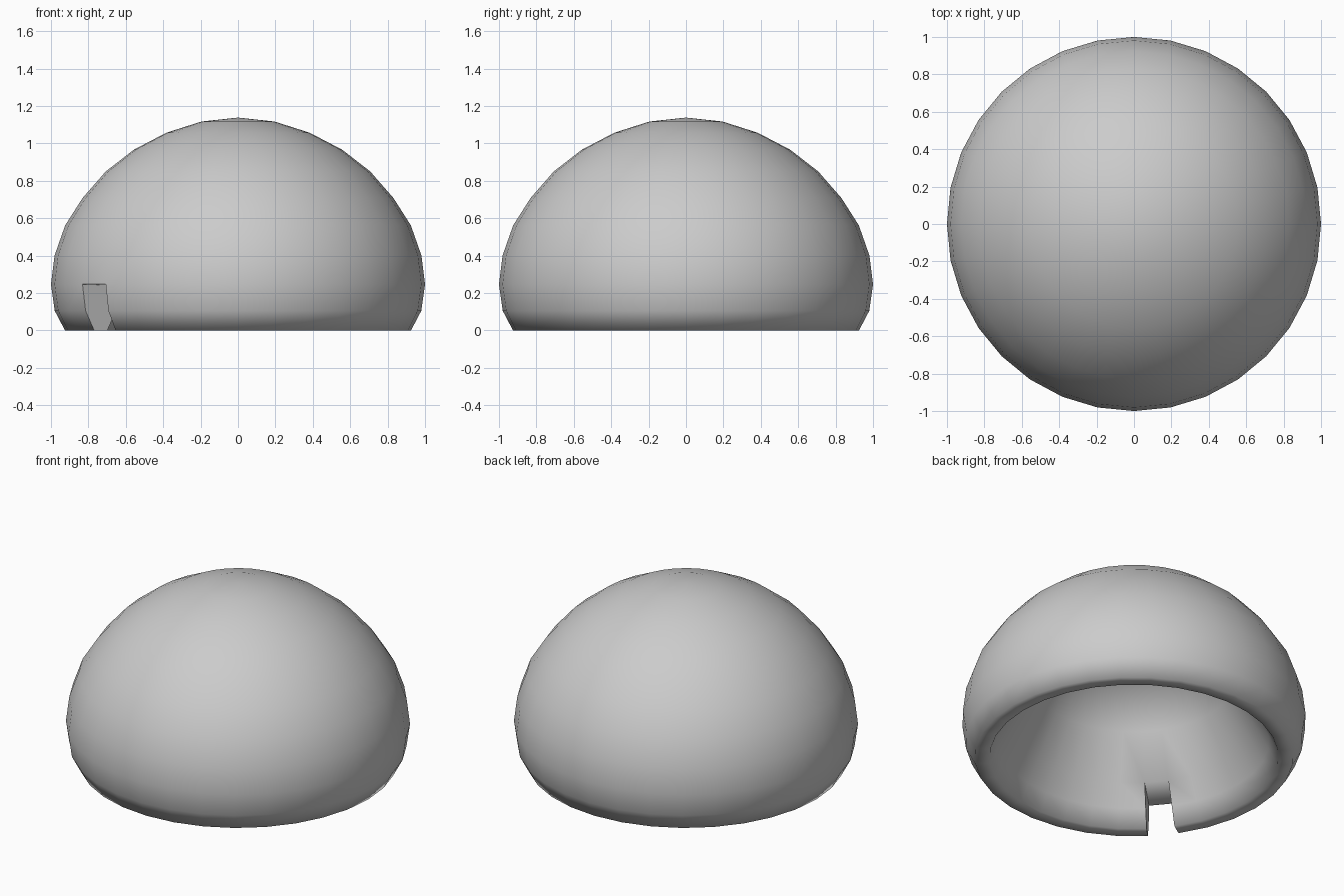
import bpy, bmesh, math

if "Cube" in bpy.data.objects:
    bpy.data.objects.remove(bpy.data.objects["Cube"])

SEG = 32
DOOR = 19            # column of faces left open as the doorway
DOOR_TOP = 2         # profile point at the lintel

# Half profiles (radius, height), bottom to top, ending at the apex
outer = [(0.925, 0), (0.98, 0.105), (1.0, 0.247), (0.981, 0.40), (0.924, 0.562),
         (0.831, 0.708), (0.707, 0.85), (0.556, 0.967), (0.383, 1.057),
         (0.195, 1.117), (0, 1.138)]
inner = [(0.84, 0), (0.785, 0.105), (0.715, 0.238), (0.575, 0.5),
         (0.45, 0.74), (0, 0.74)]

bm = bmesh.new()


def rings(profile):
    out = []
    for r, z in profile[:-1]:
        out.append([bm.verts.new((r * math.cos(2 * math.pi * k / SEG),
                                  r * math.sin(2 * math.pi * k / SEG), z))
                    for k in range(SEG)])
    return out, bm.verts.new((0, 0, profile[-1][1]))


out_rings, out_top = rings(outer)
in_rings, in_top = rings(inner)

# Outer and inner dome shells, with the doorway column skipped
for rows, top in ((out_rings, out_top), (in_rings, in_top)):
    for k in range(SEG):
        n = (k + 1) % SEG
        for i in range(len(rows) - 1):
            if k == DOOR and i < DOOR_TOP:
                continue
            bm.faces.new((rows[i][k], rows[i][n], rows[i + 1][n], rows[i + 1][k]))
        bm.faces.new((rows[-1][k], rows[-1][n], top))

# Bottom rim, raised to the lintel over the doorway
for k in range(SEG):
    n = (k + 1) % SEG
    i = DOOR_TOP if k == DOOR else 0
    bm.faces.new((out_rings[i][k], in_rings[i][k], in_rings[i][n], out_rings[i][n]))

# Doorway jambs
for k in (DOOR, DOOR + 1):
    for i in range(DOOR_TOP):
        bm.faces.new((out_rings[i][k], in_rings[i][k],
                      in_rings[i + 1][k], out_rings[i + 1][k]))

bmesh.ops.recalc_face_normals(bm, faces=bm.faces[:])
mesh = bpy.data.meshes.new("dome_shell")
bm.to_mesh(mesh)
bm.free()
dome = bpy.data.objects.new("dome_shell", mesh)
bpy.context.collection.objects.link(dome)
bpy.context.view_layer.objects.active = dome
dome.select_set(True)
# Rounded-looking rim, hard doorway edges
bpy.ops.object.shade_smooth_by_angle(angle=math.radians(75))
